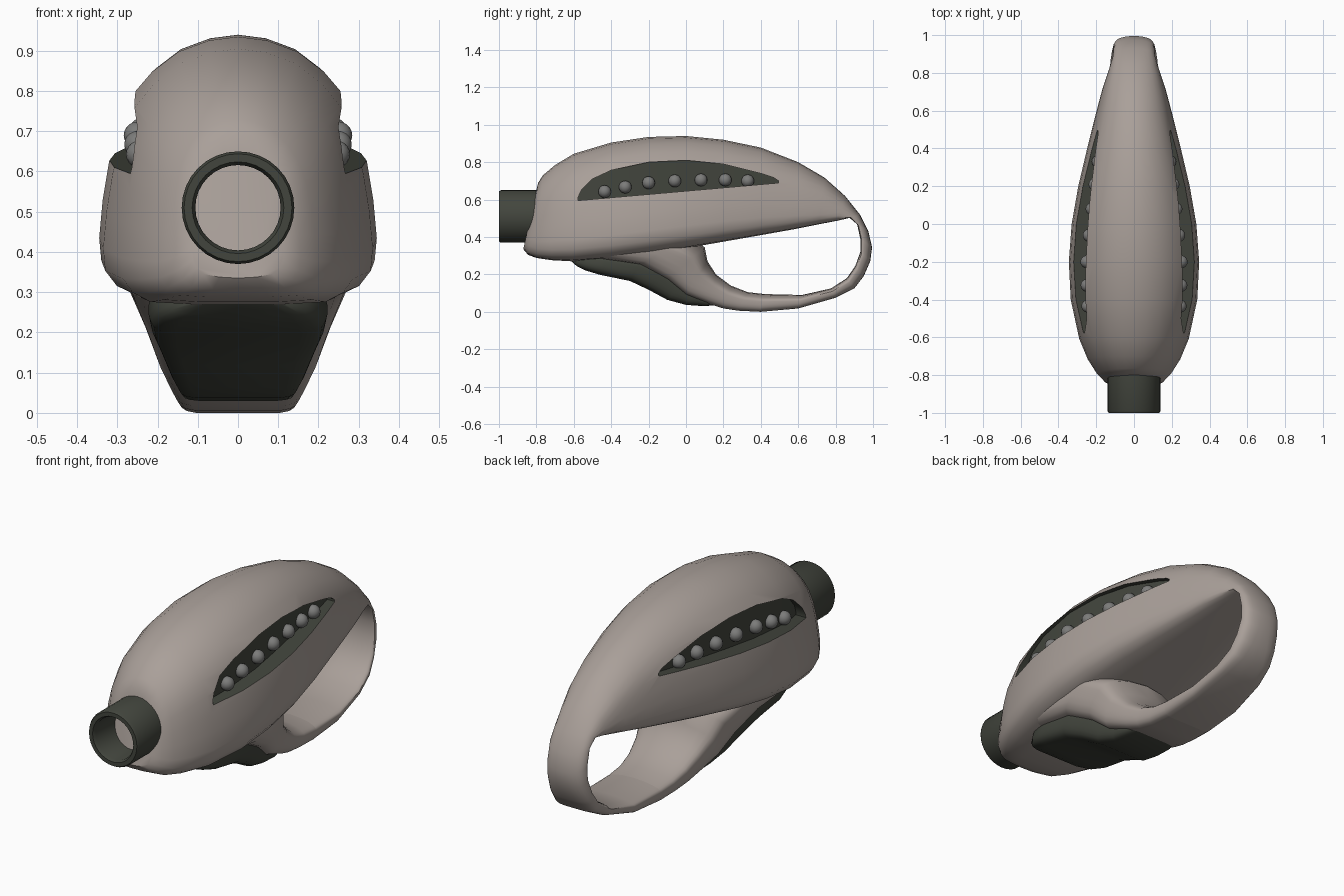
import bpy, bmesh, math
from mathutils import Vector

if "Cube" in bpy.data.objects:
    bpy.data.objects.remove(bpy.data.objects["Cube"])


def material(name, rgb):
    m = bpy.data.materials.new(name)
    m.diffuse_color = (*rgb, 1)
    m.use_nodes = True
    m.node_tree.nodes["Principled BSDF"].inputs["Base Color"].default_value = m.diffuse_color
    return m


SHELL = material("warm_grey_shell", (0.40, 0.35, 0.32))
DARK = material("dark_olive_grey", (0.055, 0.06, 0.047))
BEAD = material("mid_grey", (0.20, 0.20, 0.195))

# Half sections: (fraction from inner to outer edge, fraction of half width)
DOME = [(0, 0), (0, .4), (.01, .75), (.05, .9), (.11, .985), (.2, 1), (.35, .975), (.5, .93),
        (.65, .86), (.77, .76), (.86, .62), (.94, .43), (.985, .21), (1, 0)]
BAND = [(0, 0), (.04, .4), (.12, .7), (.2, .87), (.27, .95), (.34, .99), (.42, 1), (.5, 1),
        (.62, 1), (.75, .98), (.87, .94), (.95, .86), (1, .7), (1, 0)]


def finish(bm, name, mats, angle=40):
    bmesh.ops.recalc_face_normals(bm, faces=bm.faces)
    me = bpy.data.meshes.new(name)
    bm.to_mesh(me)
    bm.free()
    for m in mats:
        me.materials.append(m)
    ob = bpy.data.objects.new(name, me)
    bpy.context.collection.objects.link(ob)
    smooth(ob, angle)
    return ob


def smooth(ob, angle=40):
    bpy.ops.object.select_all(action='DESELECT')
    ob.select_set(True)
    bpy.context.view_layer.objects.active = ob
    bpy.ops.object.shade_smooth_by_angle(angle=math.radians(angle))


def skin(bm, loops):
    """Join rings of points into a closed capped tube."""
    rings = [[bm.verts.new(p) for p in loop] for loop in loops]
    n = len(rings[0])
    for a, b in zip(rings, rings[1:]):
        for i in range(n):
            j = (i + 1) % n
            bm.faces.new((a[i], a[j], b[j], b[i]))
    bm.faces.new(rings[0])
    bm.faces.new(rings[-1])


def section(outer, inner, width, blend):
    """Symmetric ring spanning the outer and inner profile points."""
    o, i = Vector((0, *outer)), Vector((0, *inner))
    half = []
    for (t0, f0), (t1, f1) in zip(DOME, BAND):
        t, f = t0 + (t1 - t0) * blend, f0 + (f1 - f0) * blend
        half.append(i.lerp(o, t) + Vector((f * width, 0, 0)))
    return half + [Vector((-p.x, p.y, p.z)) for p in half[-2:0:-1]]


def loft(name, stations, mat):
    bm = bmesh.new()
    skin(bm, [section(*s) for s in stations])
    return finish(bm, name, mat)


# Upper shell, from the nose over the back and around the rear of the grip
JOIN = ((.4, 0), (.42, .095), .148, 1)
body = loft("body_shell", [
    ((-.80, .65), (-.87, .335), .115, .2),
    ((-.79, .69), (-.845, .305), .155, .1),
    ((-.765, .73), (-.80, .288), .196, 0),
    ((-.70, .785), (-.72, .276), .245, 0),
    ((-.6, .845), (-.61, .27), .29, 0),
    ((-.4, .905), (-.4, .285), .335, 0),
    ((-.2, .935), (-.2, .31), .345, 0),
    ((0, .94), (0, .34), .33, 0),
    ((.2, .92), (.2, .375), .295, 0),
    ((.4, .878), (.4, .41), .248, 0),
    ((.6, .80), (.58, .442), .202, 0),
    ((.74, .718), (.71, .468), .167, 0),
    ((.85, .62), (.81, .487), .133, 0),
    ((.93, .52), (.875, .502), .112, 0),
    ((.975, .43), (.915, .468), .108, 0),
    ((.995, .345), (.932, .39), .108, .05),
    ((.985, .27), (.932, .32), .11, .15),
    ((.95, .19), (.905, .245), .117, .35),
    ((.90, .125), (.86, .18), .124, .55),
    ((.8, .075), (.775, .125), .133, .8),
    ((.6, .018), (.62, .09), .143, 1),
    JOIN], [SHELL, DARK])

# Front part of the grip rising into the underside
loft("grip_front", [
    JOIN,
    ((.28, .006), (.33, .105), .153, 1),
    ((.2, .018), (.24, .14), .163, 1),
    ((.13, .04), (.16, .20), .178, 1),
    ((.0, .09), (.115, .27), .205, 1),
    ((-.1, .17), (.1, .345), .235, 1),
    ((-.25, .25), (.02, .40), .268, 1),
    ((-.45, .28), (-.25, .42), .28, 1)], [SHELL])

# Dark pad under the front of the grip
loft("grip_pad", [
    ((-.615, .272), (-.57, .33), .11, 1),
    ((-.585, .245), (-.52, .33), .175, 1),
    ((-.54, .222), (-.48, .33), .208, 1),
    ((-.46, .198), (-.4, .32), .222, 1),
    ((-.3, .165), (-.22, .3), .216, 1),
    ((-.2, .118), (-.1, .25), .194, 1),
    ((-.1, .064), (0, .17), .168, 1),
    ((0, .037), (.06, .12), .15, 1),
    ((.1, .03), (.13, .08), .14, 1),
    ((.15, .035), (.16, .06), .12, 1)], [DARK])

# Side slots: columns of (y, top z, floor x)
SLOT = [(-.578, .61, .21), (-.56, .65, .215), (-.5, .71, .228), (-.4, .757, .238), (-.2, .80, .24),
        (0, .81, .222), (.2, .79, .198), (.4, .74, .17), (.47, .717, .158), (.495, .70, .153)]


def slot_floor(y):
    for (y0, _, x0), (y1, _, x1) in zip(SLOT, SLOT[1:]):
        if y <= y1:
            return x0 + (x1 - x0) * (y - y0) / (y1 - y0)


for side in (1, -1):
    bm = bmesh.new()
    loops = []
    for y, top, x in SLOT:
        low = .595 + (y + .575) * .088
        loops.append([(side * x, y, low), (side * .6, y, low), (side * .6, y, top), (side * x, y, top)])
    skin(bm, loops)
    for f in bm.faces:
        f.material_index = 1
    cutter = finish(bm, "slot_cutter", [SHELL, DARK])
    cutter.hide_render = True
    mod = body.modifiers.new("slot", 'BOOLEAN')
    mod.operation, mod.solver, mod.object = 'DIFFERENCE', 'EXACT', cutter
    bpy.context.view_layer.objects.active = body
    bpy.ops.object.modifier_apply(modifier=mod.name)
    bpy.data.objects.remove(cutter)
smooth(body)

# Row of beads in each slot
for side, label in ((1, "right"), (-1, "left")):
    bm = bmesh.new()
    for y, z in ((-.435, .643), (-.325, .667), (-.2, .69), (-.06, .70), (.08, .705), (.21, .705), (.33, .70)):
        ball = bmesh.ops.create_uvsphere(bm, u_segments=16, v_segments=10, radius=.034)
        bmesh.ops.translate(bm, verts=ball["verts"], vec=(side * (slot_floor(y) + .01), y, z))
    finish(bm, label + "_slot_beads", [BEAD], 60)

# Hollow muzzle tube, revolved from (radius, y)
bm = bmesh.new()
TUBE = [(.14, -.76), (.14, -.99), (.134, -1), (.114, -1), (.106, -.985), (.106, -.76)]
rings = []
for k in range(32):
    a = 2 * math.pi * k / 32
    rings.append([bm.verts.new((r * math.cos(a), y, .51 + r * math.sin(a))) for r, y in TUBE])
for k in range(32):
    a, b = rings[k], rings[(k + 1) % 32]
    for i in range(len(TUBE)):
        j = (i + 1) % len(TUBE)
        bm.faces.new((a[i], a[j], b[j], b[i]))
finish(bm, "muzzle_tube", [DARK])
